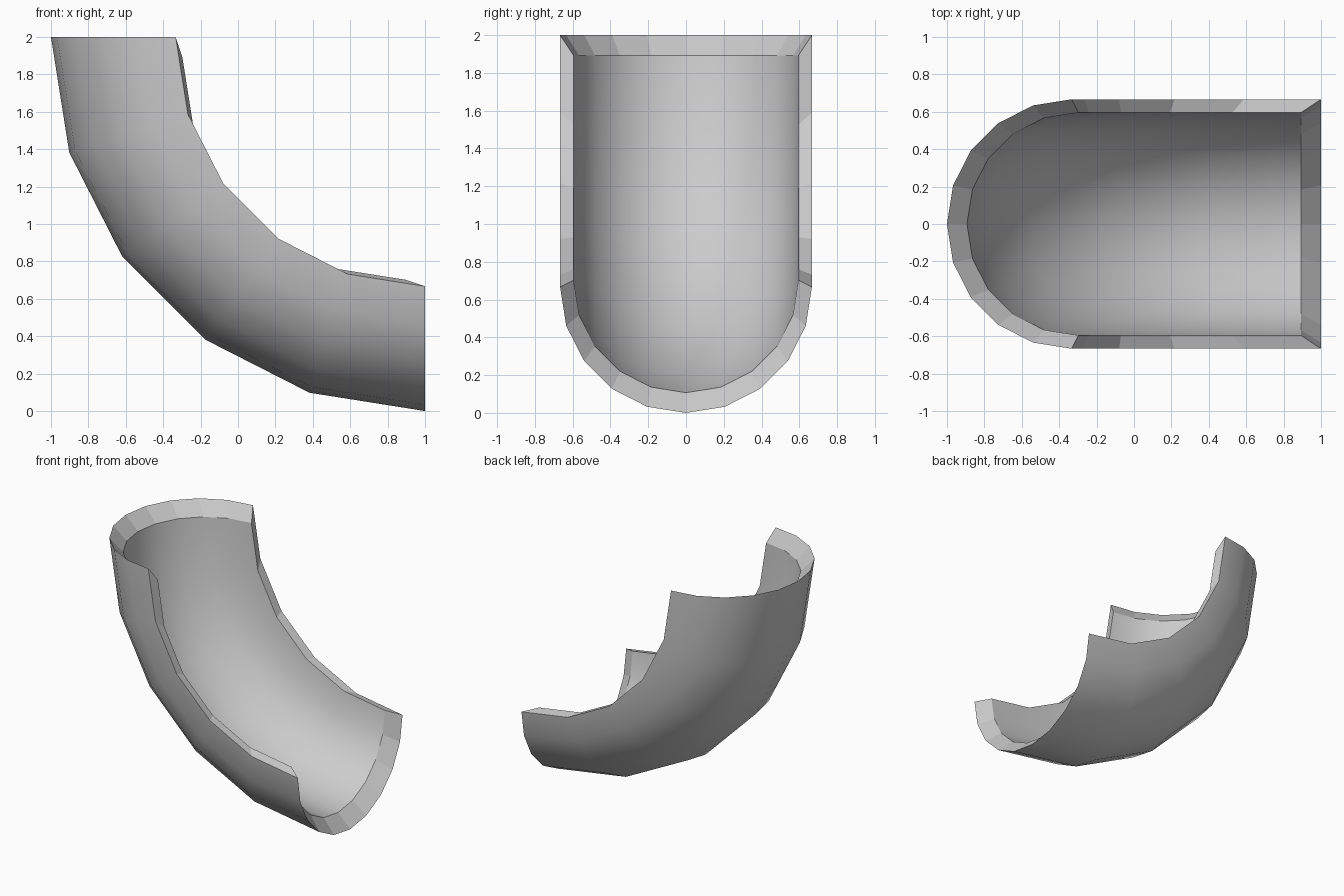
import bpy, bmesh
from math import sin, cos, pi
from mathutils import Vector

if "Cube" in bpy.data.objects:
    bpy.data.objects.remove(bpy.data.objects["Cube"])

BEND_STEPS, ARC_STEPS = 5, 10
BEND_R, PIPE_R = 4 / 3, 2 / 3
INNER_SCALE = 0.893
CENTRE = Vector((0, 0, 1))


def shell_point(i, j):
    """Point on the outer half-pipe: i along the bend, j across the half circle."""
    a = i / BEND_STEPS * pi / 2
    b = j / ARC_STEPS * pi - pi / 2
    r = BEND_R + PIPE_R * cos(b)
    return Vector((1 - r * cos(a), PIPE_R * sin(b), 2 - r * sin(a)))


bm = bmesh.new()


def skin(scale):
    return [[bm.verts.new(CENTRE + (shell_point(i, j) - CENTRE) * scale)
             for j in range(ARC_STEPS + 1)] for i in range(BEND_STEPS + 1)]


def border(g):
    """Closed loop of vertices around the edge of a skin."""
    return (g[0][:-1] + [row[-1] for row in g[:-1]]
            + g[-1][:0:-1] + [row[0] for row in g[:0:-1]])


# Outer skin and smaller inner skin, both smooth
outer, inner = skin(1), skin(INNER_SCALE)
for grid in (outer, inner):
    for i in range(BEND_STEPS):
        for j in range(ARC_STEPS):
            quad = [grid[i][j], grid[i + 1][j], grid[i + 1][j + 1], grid[i][j + 1]]
            bm.faces.new(quad).smooth = True

# Flat sloping rim joining the two skins
lo, li = border(outer), border(inner)
for k in range(len(lo)):
    n = (k + 1) % len(lo)
    bm.faces.new((lo[k], lo[n], li[n], li[k])).smooth = False

bmesh.ops.recalc_face_normals(bm, faces=bm.faces[:])
mesh = bpy.data.meshes.new("half_pipe_elbow")
bm.to_mesh(mesh)
bm.free()
bpy.context.collection.objects.link(bpy.data.objects.new("half_pipe_elbow", mesh))
